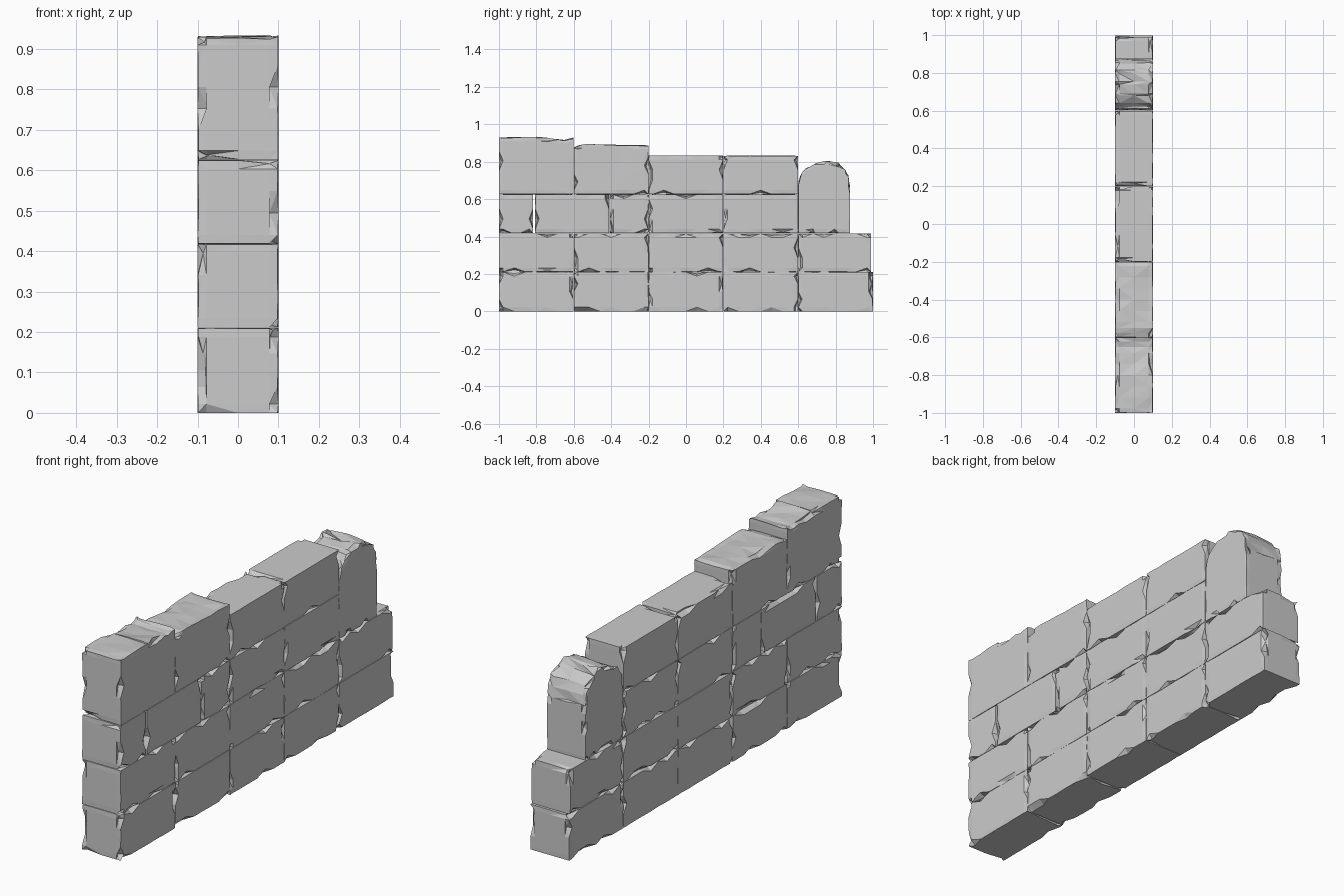
import bpy, bmesh, random
from math import ceil

if "Cube" in bpy.data.objects:
    bpy.data.objects.remove(bpy.data.objects["Cube"])

random.seed(7)
HX = 0.1          # half thickness of the wall
RIM = 0.022       # width of the strip where edges get chipped


def stations(a, b, step):
    """Grid lines across a block side, with a narrow strip at each end."""
    n = max(1, ceil((b - a - 2 * RIM) / step))
    inner = [a + RIM + (b - a - 2 * RIM) * i / n for i in range(n + 1)]
    return [a] + inner + [b]


def lerp_profile(pts, y):
    for (y0, z0), (y1, z1) in zip(pts, pts[1:]):
        if y <= y1:
            return z0 + (z1 - z0) * max(0, y - y0) / (y1 - y0)
    return pts[-1][1]


def block(name, y0, y1, z0, z1, top=None, rough=0.0):
    """Stone block with chipped edges; top is an optional (y, z) outline."""
    xs, ys, zs = stations(-HX, HX, 0.08), stations(y0, y1, 0.06), stations(z0, z1, 0.055)
    if top:
        ys = sorted(set(ys) | {p[0] for p in top[1:-1]})
    nx, ny, nz = len(xs) - 1, len(ys) - 1, len(zs) - 1
    bm = bmesh.new()
    verts = {}

    def vert(i, j, k):
        if (i, j, k) in verts:
            return verts[i, j, k]
        x, y, z = xs[i], ys[j], zs[k]
        ex = (i == 0) - (i == nx)
        ey = (j == 0) - (j == ny)
        ez = (k == 0) - (k == nz)
        if top:
            z = z0 + (z - z0) * (lerp_profile(top, y) - z0) / (z1 - z0)
        # worn edges with an occasional deep chip
        if abs(ex) + abs(ey) + abs(ez) > 1:
            big = random.random() < 0.17
            d = random.uniform(0.012, 0.03) if big else random.uniform(0, 0.003)
            x += ex * d
            y += ey * d * 0.5
            if z > 0.001:
                z += ez * d * 0.4
        # exposed tops are broken and uneven
        if rough and ez == -1:
            z -= random.uniform(0, rough) * (1.4 if ex else 1)
        verts[i, j, k] = bm.verts.new((x, y, z))
        return verts[i, j, k]

    def side(na, nb, at):
        for a in range(na):
            for b in range(nb):
                q = [vert(*at(a, b)), vert(*at(a + 1, b)),
                     vert(*at(a + 1, b + 1)), vert(*at(a, b + 1))]
                bm.faces.new(q)

    for e in (0, 1):
        side(ny, nz, lambda a, b: (e * nx, a, b))
        side(nx, nz, lambda a, b: (a, e * ny, b))
        side(nx, ny, lambda a, b: (a, b, e * nz))
    bmesh.ops.recalc_face_normals(bm, faces=bm.faces)
    bmesh.ops.triangulate(bm, faces=bm.faces)
    bmesh.ops.dissolve_limit(bm, angle_limit=0.02, verts=bm.verts, edges=bm.edges)
    bmesh.ops.triangulate(bm, faces=bm.faces)
    me = bpy.data.meshes.new(name)
    bm.to_mesh(me)
    bm.free()
    bpy.context.collection.objects.link(bpy.data.objects.new(name, me))


# two full courses
for i in range(5):
    y = -1 + 0.4 * i
    block(f"bottom_course_{i}", y, y + 0.399, 0, 0.21)
    block(f"second_course_{i}", y, y + (0.39 if i == 4 else 0.399), 0.211, 0.417)

# third course with an open joint near one end
for i, (a, b) in enumerate([(-1, -0.817), (-0.807, -0.411), (-0.41, -0.201),
                            (-0.2, 0.199), (0.2, 0.599)]):
    block(f"third_course_{i}", a, b, 0.418, 0.625)

# stepped, broken top course
block("top_block_high", -1, -0.601, 0.626, 0.93,
      [(-1, 0.932), (-0.8, 0.934), (-0.65, 0.92), (-0.601, 0.93)], 0.008)
block("top_block_middle", -0.6, -0.201, 0.626, 0.89,
      [(-0.6, 0.885), (-0.55, 0.896), (-0.201, 0.889)], 0.01)
block("top_block_low_a", -0.2, 0.199, 0.626, 0.833)
block("top_block_low_b", 0.2, 0.599, 0.626, 0.832)

# rounded broken stone at the low end
block("rounded_end_stone", 0.6, 0.877, 0.418, 0.80,
      [(0.6, 0.69), (0.612, 0.735), (0.64, 0.77), (0.69, 0.793), (0.755, 0.808),
       (0.815, 0.795), (0.85, 0.765), (0.868, 0.73), (0.877, 0.68)], 0.022)
